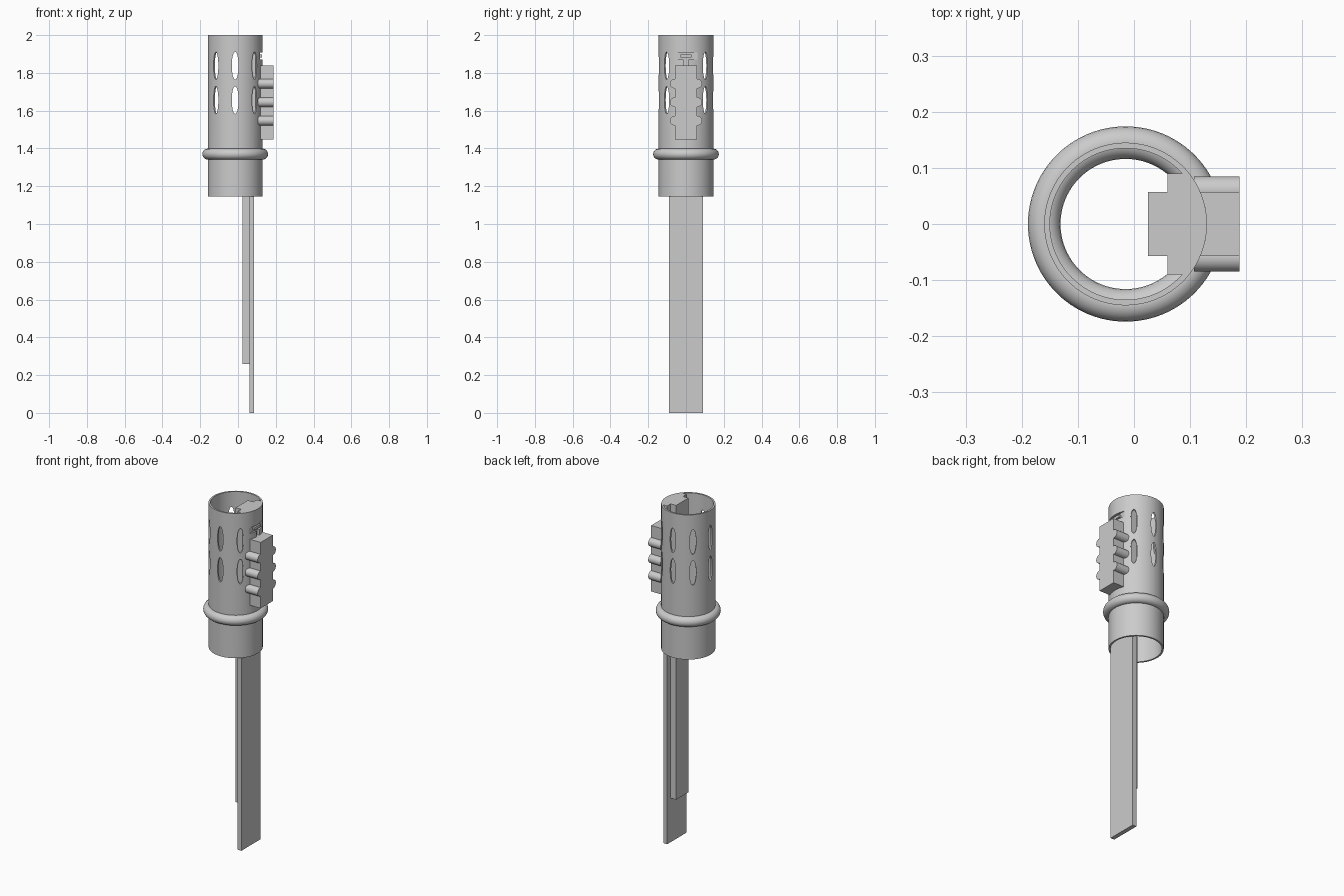
import bpy, bmesh, math
from mathutils import Matrix

if "Cube" in bpy.data.objects:
    bpy.data.objects.remove(bpy.data.objects["Cube"])

CX = -0.015            # tube axis
R_OUT, R_IN = 0.145, 0.135

grey = bpy.data.materials.new("plain grey")
grey.diffuse_color = (0.6, 0.6, 0.6, 1)
grey.use_nodes = True
grey.node_tree.nodes["Principled BSDF"].inputs["Base Color"].default_value = grey.diffuse_color


def add_object(name, bm):
    bmesh.ops.recalc_face_normals(bm, faces=bm.faces)
    mesh = bpy.data.meshes.new(name)
    bm.to_mesh(mesh)
    bm.free()
    mesh.materials.append(grey)
    ob = bpy.data.objects.new(name, mesh)
    bpy.context.collection.objects.link(ob)
    return ob


def add_box(bm, x0, x1, y0, y1, z0, z1):
    m = Matrix.Translation(((x0 + x1) / 2, (y0 + y1) / 2, (z0 + z1) / 2))
    m = m @ Matrix.Diagonal((x1 - x0, y1 - y0, z1 - z0, 1))
    bmesh.ops.create_cube(bm, size=1, matrix=m)


def box(name, *dims):
    bm = bmesh.new()
    add_box(bm, *dims)
    return add_object(name, bm)


def lathe(name, profile, steps=96):
    """Spin a closed (radius, z) profile around the tube axis."""
    bm = bmesh.new()
    rings = []
    for i in range(steps):
        a = 2 * math.pi * i / steps
        rings.append([bm.verts.new((CX + r * math.cos(a), r * math.sin(a), z)) for r, z in profile])
    n = len(profile)
    for i in range(steps):
        p, q = rings[i], rings[(i + 1) % steps]
        for j in range(n):
            k = (j + 1) % n
            bm.faces.new((p[j], q[j], q[k], p[k]))
    return add_object(name, bm)


def cut(ob, cutter):
    mod = ob.modifiers.new("cut", 'BOOLEAN')
    mod.operation = 'DIFFERENCE'
    mod.solver = 'EXACT'
    mod.object = cutter
    cutter.hide_render = True
    cutter.hide_set(True)


def smooth(ob):
    bpy.ops.object.select_all(action='DESELECT')
    ob.select_set(True)
    bpy.context.view_layer.objects.active = ob
    bpy.ops.object.shade_smooth_by_angle(angle=math.radians(35))


# tube and rounded collar
tube = lathe("tube", [(R_OUT, 1.145), (R_OUT, 2.0), (R_IN, 2.0), (R_IN, 1.145)])
collar = lathe("collar", [(R_OUT + 0.029 * math.cos(t * math.pi / 10),
                           1.37 + 0.029 * math.sin(t * math.pi / 10)) for t in range(20)])

# filler between the strip and the tube wall
bm = bmesh.new()
half = math.asin(0.09 / 0.14)
pts = [(0.06, 0.09), (0.06, -0.09)]
pts += [(CX + 0.14 * math.cos(a), 0.14 * math.sin(a))
        for a in [-half + 2 * half * i / 24 for i in range(25)]]
face = bm.faces.new([bm.verts.new((x, y, 1.45)) for x, y in pts])
ext = bmesh.ops.extrude_face_region(bm, geom=[face])
bmesh.ops.translate(bm, vec=(0, 0, 0.55),
                    verts=[v for v in ext["geom"] if isinstance(v, bmesh.types.BMVert)])
filler = add_object("wall_filler", bm)

# oval windows: seven directions, two rows
bm = bmesh.new()
for i in range(1, 8):
    for z in (1.838, 1.656):
        m = (Matrix.Translation((CX, 0, z)) @ Matrix.Rotation(i * math.pi / 4, 4, 'Z')
             @ Matrix.Translation((0.14, 0, 0)) @ Matrix.Diagonal((1, 0.018, 0.073, 1))
             @ Matrix.Rotation(math.pi / 2, 4, 'Y'))
        bmesh.ops.create_cone(bm, cap_ends=True, segments=32, radius1=1, radius2=1,
                              depth=0.06, matrix=m)
windows = add_object("window_cutter", bm)
cut(tube, windows)

# shallow T-shaped recess above the side block
slot_bar = box("recess_bar_cutter", 0.116, 0.2, -0.063, 0.063, 1.872, 1.907)
slot_stem = box("recess_stem_cutter", 0.116, 0.2, -0.014, 0.014, 1.82, 1.88)
for ob in (tube, filler):
    cut(ob, slot_bar)
    cut(ob, slot_stem)
box("recess_tab", 0.11, 0.127, -0.03, 0.03, 1.882, 1.897)

# long strips hanging through the tube
box("long_strip", 0.06, 0.085, -0.09, 0.09, 0.0, 2.0)
box("inner_strip", 0.025, 0.06, -0.057, 0.057, 0.26, 2.0)

# side block with three pairs of pegs
box("side_block", 0.11, 0.188, -0.057, 0.057, 1.448, 1.838)
bm = bmesh.new()
for side in (-1, 1):
    for z in (1.743, 1.645, 1.547):
        m = Matrix.Translation((0.1475, side * 0.06, z)) @ Matrix.Rotation(math.pi / 2, 4, 'Y')
        bmesh.ops.create_cone(bm, cap_ends=True, segments=32, radius1=0.025, radius2=0.025,
                              depth=0.081, matrix=m)
pegs = add_object("side_pegs", bm)

for ob in (tube, collar, filler, pegs):
    smooth(ob)
